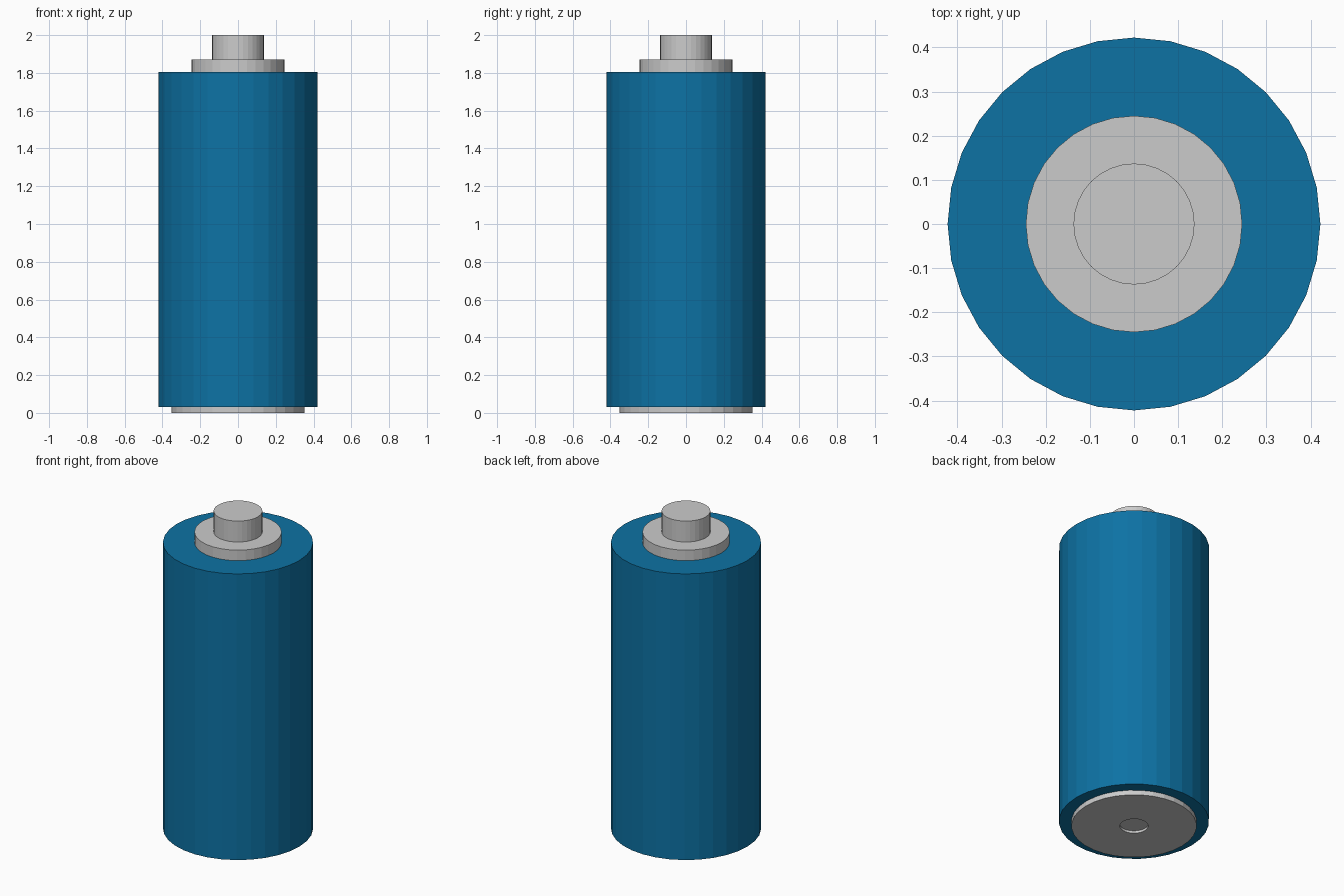
import bpy, bmesh
from math import cos, sin, tau

if "Cube" in bpy.data.objects:
    bpy.data.objects.remove(bpy.data.objects["Cube"])

SIDES = 32


def lathe(name, profile, color=None):
    """Revolve (radius, z) points, listed bottom to top, and cap both ends."""
    bm = bmesh.new()
    rings = [[bm.verts.new((r * cos(tau * i / SIDES), r * sin(tau * i / SIDES), z))
              for i in range(SIDES)] for r, z in profile]
    for low, high in zip(rings, rings[1:]):
        for i in range(SIDES):
            j = (i + 1) % SIDES
            bm.faces.new((low[i], low[j], high[j], high[i]))
    bm.faces.new(rings[0][::-1])
    bm.faces.new(rings[-1])
    bmesh.ops.recalc_face_normals(bm, faces=bm.faces)
    mesh = bpy.data.meshes.new(name)
    bm.to_mesh(mesh)
    bm.free()
    obj = bpy.data.objects.new(name, mesh)
    bpy.context.collection.objects.link(obj)
    if color:
        mat = bpy.data.materials.new(name + "_color")
        mat.diffuse_color = color
        mat.use_nodes = True
        mat.node_tree.nodes["Principled BSDF"].inputs["Base Color"].default_value = mat.diffuse_color
        mesh.materials.append(mat)
    return obj


# Blue casing
lathe("casing", [(0.422, 0.03), (0.422, 1.805)], (0.004, 0.168, 0.371, 1))

# Stepped positive terminal: collar and nub
lathe("positive_terminal", [(0.245, 1.805), (0.245, 1.87), (0.137, 1.87), (0.137, 2.0)])

# Negative terminal plate with a small central dent underneath
lathe("negative_terminal", [(0.08, 0.015), (0.08, 0.0), (0.352, 0.0), (0.352, 0.03)])
